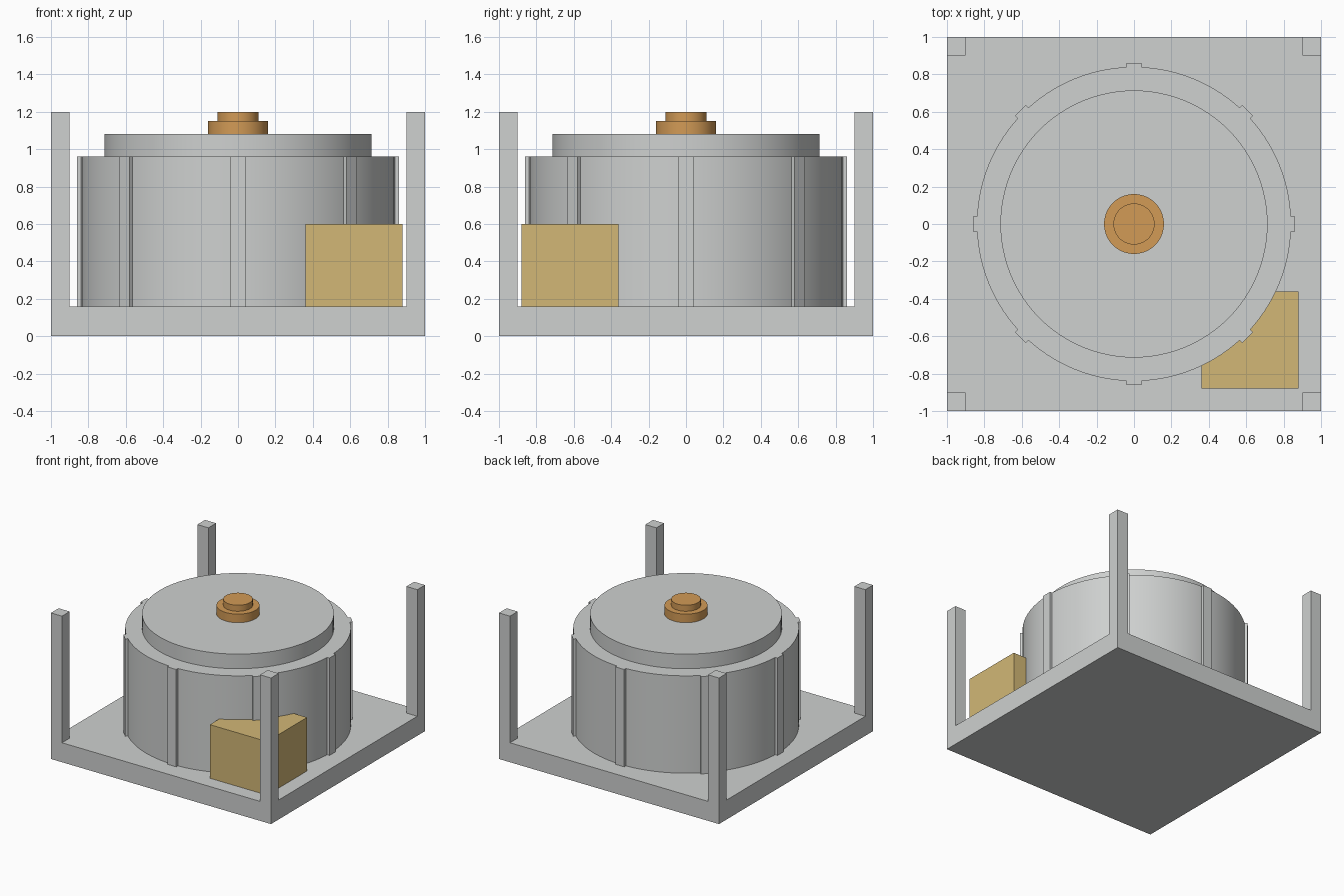
import bpy
import math

cube = bpy.data.objects.get("Cube")
if cube:
    bpy.data.objects.remove(cube, do_unlink=True)


def material(name, r, g, b):
    m = bpy.data.materials.new(name)
    m.use_nodes = True
    m.diffuse_color = (r, g, b, 1)
    m.node_tree.nodes["Principled BSDF"].inputs["Base Color"].default_value = (r, g, b, 1)
    return m


GREY = material("light_grey", 0.62, 0.635, 0.628)
SAND = material("sand_yellow", 0.645, 0.475, 0.18)
COPPER = material("copper_orange", 0.645, 0.325, 0.093)


def finish(name, mat):
    ob = bpy.context.object
    ob.name = name
    ob.data.materials.append(mat)
    return ob


def box(name, mat, low, high, turn=0):
    """Box between two corners, then turned about the vertical axis."""
    mid = [(a + b) / 2 for a, b in zip(low, high)]
    c, s = math.cos(turn), math.sin(turn)
    place = (mid[0] * c - mid[1] * s, mid[0] * s + mid[1] * c, mid[2])
    bpy.ops.mesh.primitive_cube_add(size=1, location=place, rotation=(0, 0, turn))
    ob = finish(name, mat)
    ob.scale = [b - a for a, b in zip(low, high)]
    return ob


def drum(name, mat, radius, bottom, top, sides=96):
    bpy.ops.mesh.primitive_cylinder_add(vertices=sides, radius=radius, depth=top - bottom,
                                        location=(0, 0, (bottom + top) / 2))
    ob = finish(name, mat)
    bpy.ops.object.shade_smooth_by_angle(angle=math.radians(30))
    return ob


# Base plate with a post at each corner
FLOOR = 0.16
box("base_plate", GREY, (-1, -1, 0), (1, 1, FLOOR))
for i in range(4):
    box("corner_post", GREY, (0.9, 0.9, FLOOR), (1, 1, 1.2), i * math.pi / 2)

# Main drum with eight shallow ribs
drum("drum_body", GREY, 0.84, FLOOR, 0.96)
for i in range(8):
    box("drum_rib", GREY, (0.78, -0.04, FLOOR), (0.86, 0.04, 0.96), i * math.pi / 4)

# Lid and stepped knob
drum("drum_lid", GREY, 0.714, 0.96, 1.08)
drum("knob_base", COPPER, 0.16, 1.08, 1.15, 64)
drum("knob_top", COPPER, 0.11, 1.15, 1.2, 64)

# Block tucked against the drum at the front left corner
box("side_block", SAND, (0.36, -0.88, FLOOR), (0.88, -0.36, 0.6))
